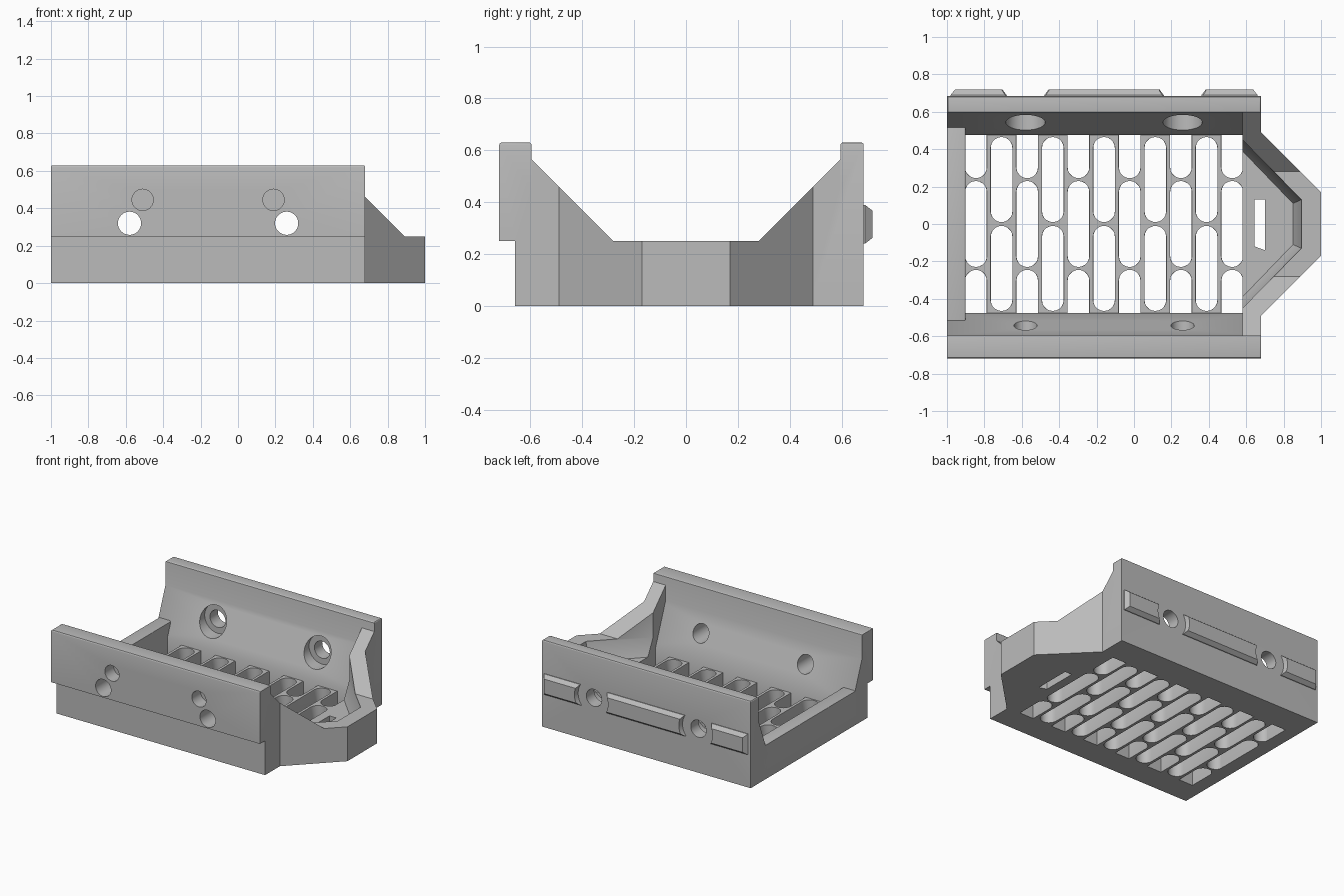
import bpy, bmesh, math
from mathutils import Vector

old = bpy.data.objects.get("Cube")
if old:
    bpy.data.objects.remove(old, do_unlink=True)

grey = bpy.data.materials.new("plain grey")
grey.use_nodes = True
COLOUR = (0.5, 0.5, 0.5, 1)
grey.diffuse_color = COLOUR
grey.node_tree.nodes["Principled BSDF"].inputs["Base Color"].default_value = COLOUR


def add_loft(bm, rings):
    """Closed solid through rings of 3D points."""
    loops = [[bm.verts.new(p) for p in ring] for ring in rings]
    n = len(loops[0])
    bm.faces.new(loops[0][::-1])
    bm.faces.new(loops[-1])
    for lo, hi in zip(loops, loops[1:]):
        for i in range(n):
            j = (i + 1) % n
            bm.faces.new((lo[i], lo[j], hi[j], hi[i]))


def finish(name, bm):
    bmesh.ops.recalc_face_normals(bm, faces=bm.faces)
    mesh = bpy.data.meshes.new(name)
    bm.to_mesh(mesh)
    bm.free()
    mesh.materials.append(grey)
    ob = bpy.data.objects.new(name, mesh)
    bpy.context.collection.objects.link(ob)
    return ob


def solid(name, *ring_sets, round_above=None):
    bm = bmesh.new()
    for rings in ring_sets:
        add_loft(bm, rings)
    if round_above is not None:
        edges = [e for e in bm.edges if all(v.co.z > round_above for v in e.verts)]
        bmesh.ops.bevel(bm, geom=edges, offset=0.01, segments=3,
                        profile=0.5, affect='EDGES')
    return finish(name, bm)


def along_x(profile, x0, x1):
    return [[(x, y, z) for y, z in profile] for x in (x0, x1)]


def along_z(outline, z0, z1):
    return [[(x, y, z) for x, y in outline] for z in (z0, z1)]


def rod(x, z, r, y0, y1, r1=None, n=40):
    """Round rod along y, optionally tapered."""
    turn = [2 * math.pi * i / n for i in range(n)]
    return [[(x + q * math.cos(a), y, z + q * math.sin(a)) for a in turn]
            for y, q in ((y0, r), (y1, r1 or r))]


def stadium(x, y0, y1, r, n=10):
    pts = []
    for cy, start in ((y1 - r, 0), (y0 + r, math.pi)):
        for i in range(n + 1):
            a = start + math.pi * i / n
            pts.append((x + r * math.cos(a), cy + r * math.sin(a)))
    return pts


def cut(ob, *ring_sets):
    tool = solid("cutter", *ring_sets)
    tool.hide_render = True
    mod = ob.modifiers.new("cut", 'BOOLEAN')
    mod.operation, mod.solver, mod.object = 'DIFFERENCE', 'EXACT', tool
    bpy.context.view_layer.objects.active = ob
    bpy.ops.object.modifier_apply(modifier=mod.name)
    bpy.data.objects.remove(tool, do_unlink=True)


def mirrored(half):
    """Complete an outline across y = 0."""
    return half + [(x, -y) for x, y in reversed(half)]


BOLTS = (-0.58, 0.26)
BOLT_Z = 0.32
FLOOR = 0.12

# Side walls with sloping inner faces
inner = [(0.595, 0.63), (0.595, 0.455), (0.475, 0.145), (0.475, 0)]
back_wall = solid("back_wall", along_x([(0.685, 0), (0.685, 0.63)] + inner, -1, 0.68),
                  round_above=0.6)
front_profile = [(-0.66, 0), (-0.66, 0.25), (-0.72, 0.25), (-0.72, 0.63)]
front_wall = solid("front_wall",
                   along_x(front_profile + [(-y, z) for y, z in inner], -1, 0.68),
                   round_above=0.6)

# Bolt holes, counterbores and blind pin holes
for x in BOLTS:
    cut(back_wall, rod(x, BOLT_Z, 0.062, 0.3, 0.8))
    cut(back_wall, rod(x, BOLT_Z, 0.105, 0.3, 0.595))
    cut(front_wall, rod(x, BOLT_Z, 0.062, -0.9, -0.3))
    cut(front_wall, rod(x + 0.07 * (1 if x < 0 else -1), 0.445, 0.057, -0.9, -0.62))

# Low end wall
end_wall = solid("end_wall", along_x([(-0.53, 0), (0.53, 0), (0.53, 0.25), (-0.53, 0.25)],
                                     -1, -0.9), round_above=0.2)

# Slotted floor with staggered rows
floor = solid("slotted_floor", along_x([(-0.48, 0), (0.48, 0), (0.48, FLOOR),
                                        (-0.48, FLOOR)], -0.95, 0.585))
slots = []
for i in range(11):
    x = -0.845 + i * 0.137
    if i % 2:
        spans = [(0.01, 0.465), (-0.465, -0.01)]
    else:
        spans = [(0.245, 0.7), (-0.23, 0.23), (-0.7, -0.245)]
    for y0, y1 in spans:
        shape = [(-0.02, 0.064), (0.006, 0.0575), (FLOOR - 0.006, 0.0575),
                 (FLOOR + 0.02, 0.064)]
        slots.append([[(px, py, z) for px, py in stadium(x, y0, y1, r)]
                      for z, r in shape])
cut(floor, *slots)

# Pointed nose with a tapered hollow and sloping shoulders
nose = solid("nose", along_z(mirrored([(0.58, 0.6), (0.68, 0.6), (0.68, 0.49), (1, 0.17)]),
                             0, 0.57))
low = mirrored([(0.5, 0.39), (0.58, 0.39), (0.85, 0.11)])
high = mirrored([(0.5, 0.45), (0.58, 0.45), (0.895, 0.13)])
cut(nose, [[(x, y, z) for x, y in ring]
           for ring, z in ((low, FLOOR), (high, 0.24), (high, 0.8))])
trough = mirrored([(0.8, 0.62), (0.59, 0.62), (0.25, 0.28)])
cut(nose, along_x([(y, z) for z, y in trough], 0.4, 1.2))
cut(nose, along_z([(0.645, -0.12), (0.7, -0.14), (0.7, 0.13), (0.645, 0.13)], -0.1, 0.2))

# Chamfered locating ribs on the back, hollowed around the bolts
ribs = []
for x0, x1 in ((-0.98, -0.65), (-0.51, 0.19), (0.33, 0.66)):
    ribs.append([[(x0 + c, y, 0.24 + c), (x1 - c, y, 0.24 + c),
                  (x1 - c, y, 0.39 - c), (x0 + c, y, 0.39 - c)]
                 for y, c in ((0.675, 0), (0.69, 0), (0.718, 0.022))])
rib_set = solid("locating_ribs", *ribs)
for x in BOLTS:
    cut(rib_set, rod(x, BOLT_Z, 0.11, 0.6, 0.74, 0.14))

# Keep crisp edges while smoothing curved surfaces
for ob in (back_wall, front_wall, end_wall, floor, nose, rib_set):
    bpy.ops.object.select_all(action='DESELECT')
    ob.select_set(True)
    bpy.context.view_layer.objects.active = ob
    bpy.ops.object.shade_smooth_by_angle(angle=math.radians(30))
